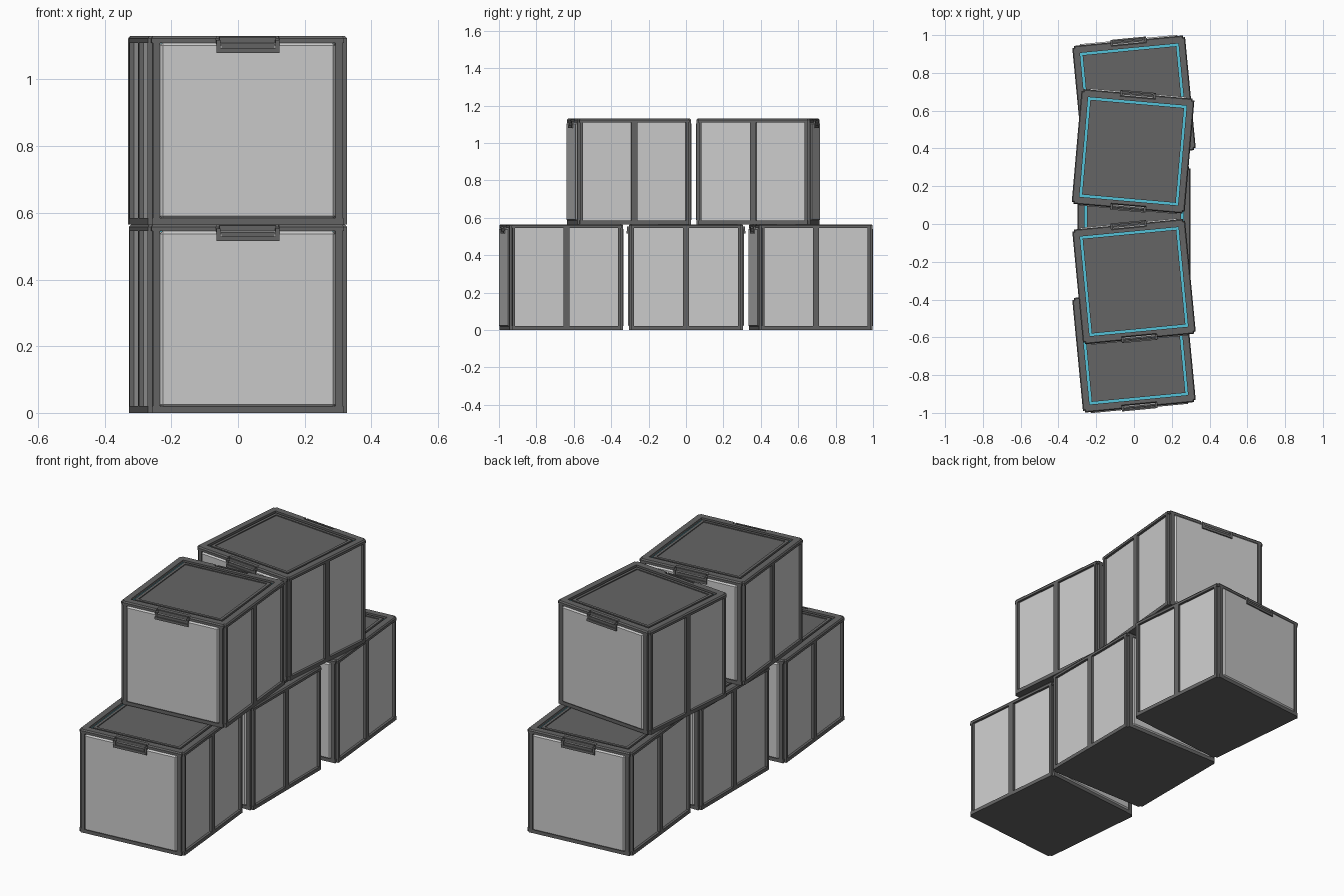
import bpy, bmesh
from math import radians
from mathutils import Matrix, Vector

cube = bpy.data.objects.get("Cube")
if cube:
    bpy.data.objects.remove(cube, do_unlink=True)

H = 0.565            # crate height
X, Y = 0.30, 0.305   # half width and half depth
RIM = 0.02           # height of base and lid rims
SIDES = (-1, 1)


def material(name, rgb):
    m = bpy.data.materials.new(name)
    m.use_nodes = True
    m.diffuse_color = (*rgb, 1)
    m.node_tree.nodes["Principled BSDF"].inputs["Base Color"].default_value = (*rgb, 1)
    return m


frame_grey = material("frame_grey", (0.13, 0.13, 0.13))
panel_grey = material("panel_grey", (0.60, 0.60, 0.60))
trim_cyan = material("trim_cyan", (0.09, 0.55, 0.70))


def box(bm, x, y, z, bevel=0):
    """Box between the given (low, high) ranges."""
    x, y, z = sorted(x), sorted(y), sorted(z)
    size = Vector((x[1] - x[0], y[1] - y[0], z[1] - z[0]))
    mid = Vector((sum(x), sum(y), sum(z))) / 2
    new = bmesh.ops.create_cube(bm, size=1, matrix=Matrix.Translation(mid) @ Matrix.Diagonal((*size, 1)))
    if bevel:
        edges = {e for v in new["verts"] for e in v.link_edges}
        bmesh.ops.bevel(bm, geom=list(edges), offset=bevel, segments=1, affect='EDGES')


def rect(x, y):
    return [(-x, -y), (x, -y), (x, y), (-x, y)]


def prism(bm, outer, z0, z1, hole=None, taper=0):
    """Extrude an outline, optionally with a hole and a tapered outer wall."""
    edges = []
    for loop in filter(None, (outer, hole)):
        vs = [bm.verts.new((px, py, z0)) for px, py in loop]
        edges += [bm.edges.new((vs[i - 1], vs[i])) for i in range(len(vs))]
    fill = bmesh.ops.triangle_fill(bm, edges=edges, use_beauty=True, normal=(0, 0, 1))
    faces = [g for g in fill["geom"] if isinstance(g, bmesh.types.BMFace)]
    top = bmesh.ops.extrude_face_region(bm, geom=faces, use_keep_orig=True)
    for v in top["geom"]:
        if isinstance(v, bmesh.types.BMVert):
            v.co.z = z1
            if taper and max(abs(v.co.x) / X, abs(v.co.y) / Y) > 0.93:
                v.co.x *= 1 - taper
                v.co.y *= 1 - taper


def outline(cut, notch=0):
    """Crate plan with stepped corners and an optional latch notch front and back."""
    quarter = [(0.095, Y), (0.095, Y - notch), (0.0, Y - notch)] if notch else []
    corner = [(X, Y - cut), (X - cut, Y - cut), (X - cut, Y)] + quarter
    right = [(px, -py) for px, py in reversed(corner)] + corner
    left = [(-px, -py) for px, py in right]
    pts = []
    for p in right + left:
        if p not in pts:
            pts.append(p)
    return pts


parts = {}


def part(name, mat):
    bm = bmesh.new()
    parts[name] = (bm, mat)
    return bm


# Base tray and solid core
bm = part("base", frame_grey)
prism(bm, outline(0.012), 0, RIM)
bm = part("core", frame_grey)
box(bm, (-0.281, 0.281), (-0.293, 0.293), (0.01, H - 0.025))

# Corner posts and side dividers
bm = part("posts", frame_grey)
for sx in SIDES:
    box(bm, (sx * 0.278, sx * X), (-0.016, 0.016), (RIM, H - RIM))
    for sy in SIDES:
        box(bm, (sx * 0.278, sx * X), (sy * 0.277, sy * 0.291), (RIM, H - RIM))
        box(bm, (sx * 0.264, sx * 0.285), (sy * 0.28, sy * Y), (RIM, H - RIM))

# Recessed side panels, two on each side
bm = part("side_panels", panel_grey)
for sx in SIDES:
    for sy in SIDES:
        box(bm, (sx * 0.275, sx * 0.287), (sy * 0.016, sy * 0.277), (RIM, H - RIM))

# Raised front and back panels with bevelled edges
bm = part("end_panels", panel_grey)
for sy in SIDES:
    box(bm, (-0.264, 0.264), (sy * 0.28, sy * 0.311), (RIM - 0.003, H - RIM), bevel=0.008)

# Lid rim with latch notches and a chamfered top edge
bm = part("lid_rim", frame_grey)
opening = rect(0.262, 0.265)
prism(bm, outline(0.010, 0.016), H - RIM, H - 0.007, opening)
prism(bm, outline(0.010, 0.016), H - 0.007, H, opening, taper=0.018)

# Cyan strip on the floor of the lid groove
bm = part("lid_trim", trim_cyan)
prism(bm, rect(0.262, 0.265), H - 0.022, H - 0.013, rect(0.24, 0.243))

# Sunken lid panel with a raised border
bm = part("lid_panel", frame_grey)
prism(bm, rect(0.249, 0.252), H - 0.022, H - 0.003, rect(0.234, 0.237))
box(bm, (-0.234, 0.234), (-0.237, 0.237), (H - 0.022, H - 0.008))

# Latches on front and back: bracket, ears and grip bar
bm = part("latches", frame_grey)
for sy in SIDES:
    box(bm, (-0.095, 0.095), (sy * 0.295, sy * 0.318), (H - 0.05, H - 0.036))
    box(bm, (-0.08, 0.08), (sy * 0.29, sy * 0.312), (H - 0.036, H - 0.022))
    box(bm, (-0.085, 0.085), (sy * 0.294, sy * 0.303), (H - 0.022, H - 0.003))
    for sx in SIDES:
        box(bm, (sx * 0.083, sx * 0.095), (sy * 0.288, sy * 0.316), (H - 0.04, H - 0.012))

meshes = {}
for name, (bm, mat) in parts.items():
    bmesh.ops.recalc_face_normals(bm, faces=bm.faces)
    mesh = bpy.data.meshes.new(name)
    bm.to_mesh(mesh)
    bm.free()
    mesh.materials.append(mat)
    meshes[name] = mesh

# Five crates: three below, two stacked on top, some turned slightly
crates = {
    "lower_front": ((0, -0.667, 0), 5.5),
    "lower_middle": ((0, 0, 0), 0),
    "lower_back": ((0, 0.667, 0), 5.5),
    "upper_front": ((0, -0.305, H), 5.5),
    "upper_back": ((-0.005, 0.385, H), -5),
}
for crate, (place, turn) in crates.items():
    for name, mesh in meshes.items():
        ob = bpy.data.objects.new(f"{crate}_crate_{name}", mesh)
        ob.location = place
        ob.rotation_euler.z = radians(turn)
        bpy.context.collection.objects.link(ob)
